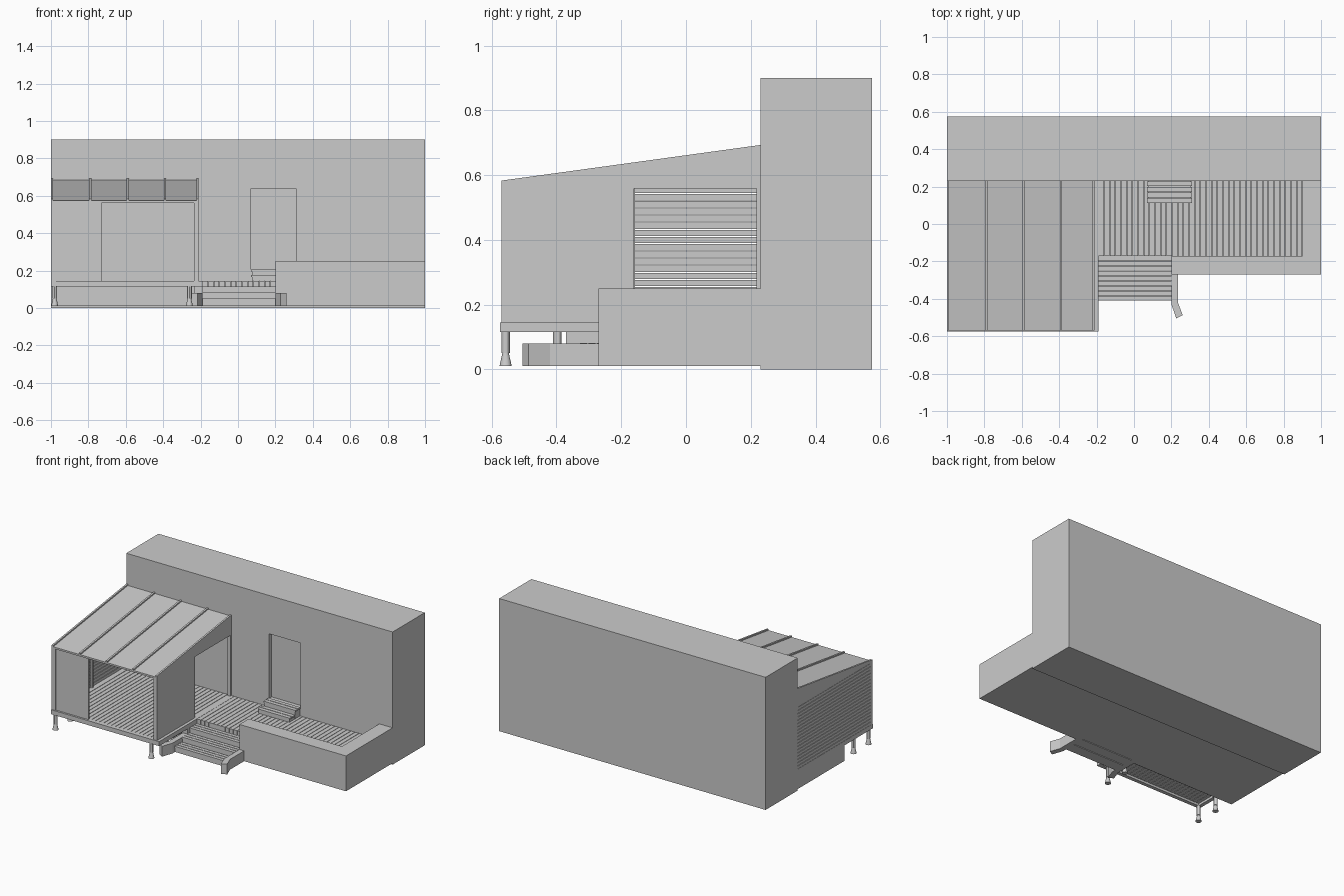
import bpy, bmesh, math
from mathutils import Vector

old = bpy.data.objects.get("Cube")
if old:
    bpy.data.objects.remove(old, do_unlink=True)

grey = bpy.data.materials.new("plain grey")
grey.diffuse_color = (0.6, 0.6, 0.6, 1)
grey.use_nodes = True
grey.node_tree.nodes["Principled BSDF"].inputs["Base Color"].default_value = (0.6, 0.6, 0.6, 1)


def finish(name, bm):
    bmesh.ops.recalc_face_normals(bm, faces=bm.faces)
    mesh = bpy.data.meshes.new(name)
    bm.to_mesh(mesh)
    bm.free()
    mesh.materials.append(grey)
    obj = bpy.data.objects.new(name, mesh)
    bpy.context.collection.objects.link(obj)
    return obj


def add_box(bm, x, y, z):
    verts = bmesh.ops.create_cube(bm, size=1)["verts"]
    for v in verts:
        v.co = Vector([(a + b) / 2 + c * (b - a) for (a, b), c in zip((x, y, z), v.co)])


def boxes(name, *specs):
    bm = bmesh.new()
    for spec in specs:
        add_box(bm, *spec)
    return finish(name, bm)


def prism(name, points, axis, lo, hi):
    """Extrude a 2D outline along one axis."""
    bm = bmesh.new()
    verts = []
    for p in points:
        co = list(p)
        co.insert(axis, lo)
        verts.append(bm.verts.new(co))
    face = bm.faces.new(verts)
    new = bmesh.ops.extrude_face_region(bm, geom=[face])["geom"]
    shift = Vector((0, 0, 0))
    shift[axis] = hi - lo
    bmesh.ops.translate(bm, vec=shift, verts=[g for g in new if isinstance(g, bmesh.types.BMVert)])
    return finish(name, bm)


def planks(name, x, y, z, axis, count, gap):
    """Split a box into parallel boards."""
    bm = bmesh.new()
    span = [x, y, z]
    lo, hi = span[axis]
    pitch = (hi - lo) / count
    for i in range(count):
        span[axis] = (lo + i * pitch + gap / 2, lo + (i + 1) * pitch - gap / 2)
        add_box(bm, *span)
    return finish(name, bm)


WALL_Y, FRONT_Y = 0.23, -0.57      # house face and porch front
LEFT, RIGHT = -1.0, -0.21          # porch sides
DECK_Z = 0.145


def roof_z(y):
    return 0.574 + (y - FRONT_Y) * 0.11 / 0.8


# House block with a recessed doorway
house = boxes("house_block", ((-1, 1), (WALL_Y, 0.575), (0, 0.9)))
cutter = boxes("door_cutter", ((0.07, 0.31), (0.2, 0.26), (0.2, 0.64)))
cutter.hide_render = True
mod = house.modifiers.new("doorway", "BOOLEAN")
mod.operation, mod.object, mod.solver = "DIFFERENCE", cutter, "EXACT"
bpy.context.view_layer.objects.active = house
bpy.ops.object.modifier_apply(modifier=mod.name)
bpy.data.objects.remove(cutter, do_unlink=True)

# Foundation and terrace parapet
boxes("foundation_slab", ((-1, 1), (-0.17, WALL_Y), (0.01, 0.115)),
      ((-1, -0.19), (-0.27, -0.17), (0.01, 0.115)))
prism("parapet", [(0.2, -0.27), (1, -0.27), (1, WALL_Y), (0.9, WALL_Y), (0.9, -0.17), (0.2, -0.17)],
      2, 0.01, 0.25)

# Boarded floors
planks("terrace_boards", (-0.19, 0.9), (-0.17, WALL_Y), (0.115, DECK_Z), 0, 36, 0.003)
planks("porch_boards", (-0.98, RIGHT), (-0.555, WALL_Y), (0.13, DECK_Z), 0, 26, 0.003)

# Porch floor frame
boxes("porch_floor_frame",
      ((-1, -0.19), (-0.575, -0.55), (0.115, DECK_Z)),
      ((-1, -0.975), (-0.55, WALL_Y), (0.115, DECK_Z)),
      ((-0.215, -0.19), (-0.55, WALL_Y), (0.115, DECK_Z)),
      ((-0.97, -0.215), (-0.41, -0.385), (0.115, 0.13)),
      ((-0.255, -0.23), (-0.37, -0.27), (0.08, 0.13)))

# Adjustable porch legs: slim post on a flared foot
for row, y in (("front", -0.557), ("rear", -0.397)):
    for side, x in (("right", -0.98), ("left", -0.26)):
        bm = bmesh.new()
        for r1, r2, z0, z1 in ((0.019, 0.01, 0.01, 0.05), (0.013, 0.013, 0.05, 0.118)):
            vs = bmesh.ops.create_cone(bm, cap_ends=True, segments=12, radius1=r1, radius2=r2,
                                       depth=z1 - z0)["verts"]
            bmesh.ops.translate(bm, vec=(x, y, (z0 + z1) / 2), verts=vs)
        leg = finish(f"{row}_{side}_leg", bm)
        bpy.ops.object.select_all(action="DESELECT")
        leg.select_set(True)
        bpy.context.view_layer.objects.active = leg
        bpy.ops.object.shade_smooth_by_angle()

# Front stairs: solid risers with three boards per tread
for i, top in enumerate((0.05, 0.082, 0.114)):
    y0 = -0.41 + 0.08 * i
    boxes(f"stair_riser_{i + 1}", ((-0.19, 0.2), (y0 + 0.006, y0 + 0.08), (0.01, top - 0.012)))
    planks(f"stair_tread_{i + 1}", (-0.19, 0.2), (y0, y0 + 0.08), (top - 0.012, top), 1, 3, 0.004)

# Flared stair side walls, mirrored about the stair centre
flank = [(0.2, -0.27), (0.235, -0.27), (0.235, -0.42), (0.26, -0.487), (0.226, -0.505), (0.2, -0.43)]
prism("left_stair_wall", flank, 2, 0.01, 0.08)
prism("right_stair_wall", [(0.01 - x, y) for x, y in flank], 2, 0.01, 0.08)

# Door steps
for i, top in enumerate((0.175, 0.205)):
    y0 = 0.11 + 0.06 * i
    boxes(f"door_riser_{i + 1}", ((0.075, 0.305), (y0 + 0.005, y0 + 0.06), (DECK_Z, top - 0.01)))
    planks(f"door_tread_{i + 1}", (0.07, 0.31), (y0, y0 + 0.06), (top - 0.01, top), 1, 2, 0.004)

# Porch front: frame around a wide opening and one sliding panel
boxes("porch_front_frame",
      ((LEFT, -0.973), (FRONT_Y, -0.55), (DECK_Z, 0.562)),
      ((-0.235, RIGHT), (FRONT_Y, -0.55), (DECK_Z, 0.562)),
      ((LEFT, RIGHT), (FRONT_Y, -0.55), (0.562, 0.574)))
boxes("sliding_panel", ((-0.973, -0.73), (-0.562, -0.552), (DECK_Z, 0.562)))

# Porch terrace side: solid wall, then an opening under a header
prism("porch_left_wall",
      [(-0.55, DECK_Z), (-0.16, DECK_Z), (-0.16, 0.558), (0.218, 0.558), (0.218, DECK_Z),
       (WALL_Y, DECK_Z), (WALL_Y, roof_z(WALL_Y) - 0.01), (-0.55, roof_z(-0.55) - 0.01)],
      0, RIGHT - 0.02, RIGHT)

# Porch outer side: horizontal slats with a plain gable above
planks("side_slats", (LEFT, -0.985), (-0.55, WALL_Y), (DECK_Z, 0.565), 2, 19, 0.003)
boxes("slat_posts", *[((-0.985, -0.975), (y, y + 0.012), (DECK_Z, 0.565)) for y in (-0.55, -0.17, 0.218)])
prism("side_gable", [(-0.55, 0.565), (WALL_Y, 0.565), (WALL_Y, roof_z(WALL_Y) - 0.01),
                     (-0.55, roof_z(-0.55) - 0.01)], 0, LEFT, -0.985)


# Sloping roof with standing seams
def roof_profile(low, high):
    return [(FRONT_Y, roof_z(FRONT_Y) + low), (WALL_Y, roof_z(WALL_Y) + low),
            (WALL_Y, roof_z(WALL_Y) + high), (FRONT_Y, roof_z(FRONT_Y) + high)]


prism("roof_sheet", roof_profile(-0.012, 0), 0, LEFT, RIGHT)
for i, x in enumerate((-0.994, -0.79, -0.59, -0.39, -0.216)):
    prism(f"roof_seam_{i + 1}", roof_profile(0, 0.009), 0, x - 0.006, x + 0.006)
